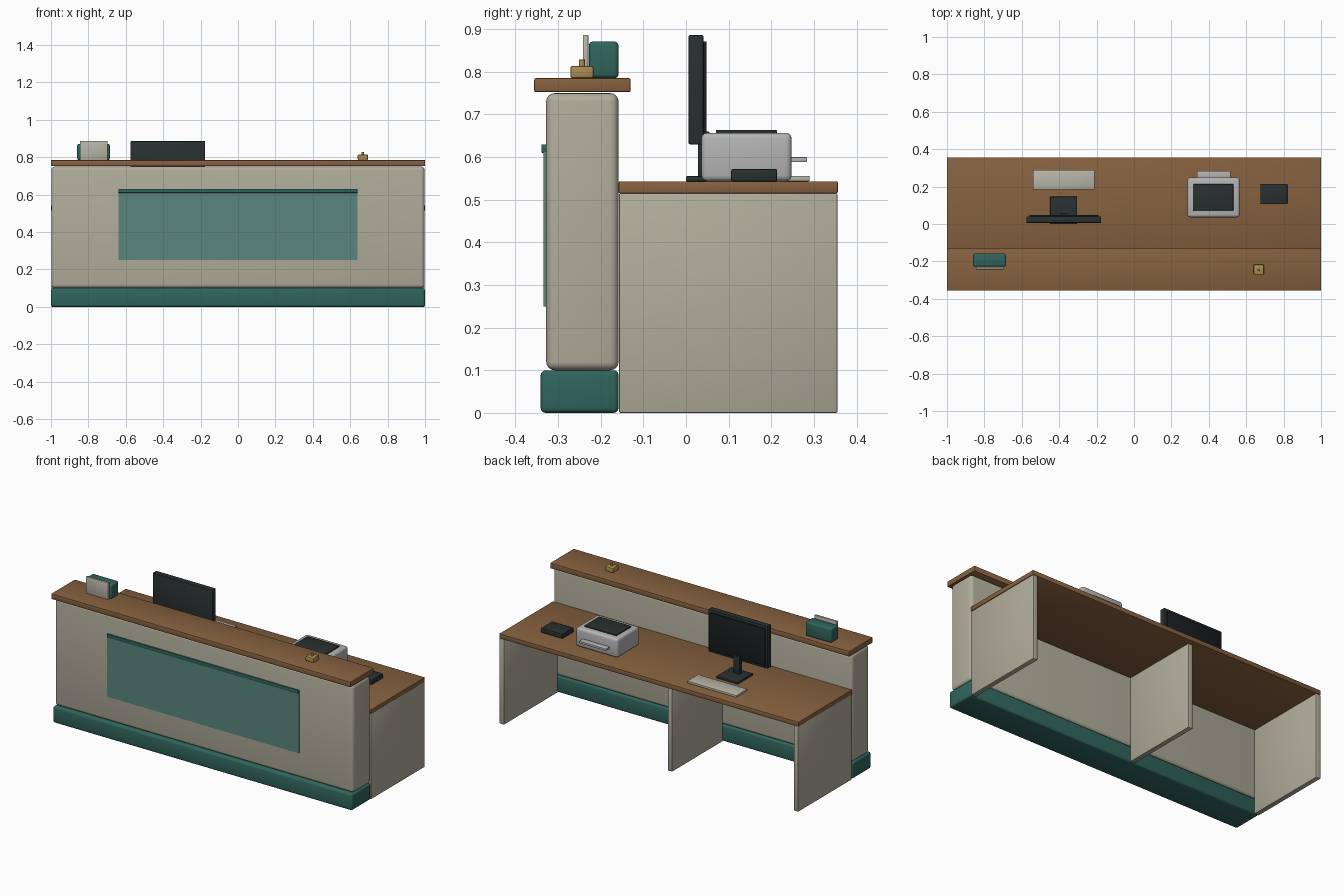
import bpy, bmesh

if "Cube" in bpy.data.objects:
    bpy.data.objects.remove(bpy.data.objects["Cube"])


def mat(name, r, g, b, a=1.0):
    m = bpy.data.materials.new(name)
    m.diffuse_color = (r, g, b, a)
    m.use_nodes = True
    m.node_tree.nodes["Principled BSDF"].inputs["Base Color"].default_value = m.diffuse_color
    return m


CREAM = mat("cream", 0.44, 0.42, 0.33)
WOOD = mat("wood", 0.24, 0.12, 0.05)
TEAL = mat("teal", 0.03, 0.13, 0.11)
GLASS = mat("glass", 0.10, 0.24, 0.20, 0.4)
DARK = mat("dark", 0.022, 0.03, 0.03)
SCREEN = mat("screen", 0.01, 0.013, 0.015)
PALE = mat("pale", 0.48, 0.46, 0.39)
GREY = mat("printer_grey", 0.46, 0.46, 0.46)
BRASS = mat("brass", 0.40, 0.27, 0.08)


def finish(ob, m, bevel, segments):
    """Material, rounded edges and smooth shading for one part."""
    ob.data.materials.append(m)
    bpy.ops.object.select_all(action='DESELECT')
    ob.select_set(True)
    bpy.context.view_layer.objects.active = ob
    if bevel:
        mod = ob.modifiers.new("bevel", 'BEVEL')
        mod.width, mod.segments = bevel, segments
        bpy.ops.object.modifier_apply(modifier=mod.name)
    bpy.ops.object.shade_smooth_by_angle(angle=0.6)
    return ob


def box(name, x, y, z, m, bevel=0.002, segments=2):
    """Box from its (min, max) range on each axis."""
    bm = bmesh.new()
    bmesh.ops.create_cube(bm, size=1)
    for v in bm.verts:
        v.co = [r[0] + (c + 0.5) * (r[1] - r[0]) for c, r in zip(v.co, (x, y, z))]
    me = bpy.data.meshes.new(name)
    bm.to_mesh(me)
    bm.free()
    ob = bpy.data.objects.new(name, me)
    bpy.context.collection.objects.link(ob)
    return finish(ob, m, bevel, segments)


FULL = (-1, 1)
DESK = 0.543
BAR = 0.785

# Front counter
box("plinth", FULL, (-0.341, -0.158), (0, 0.1), TEAL, 0.012, 3)
box("counter_body", (-0.998, 0.998), (-0.328, -0.158), (0.1, 0.75), CREAM, 0.02, 4)
box("counter_top", FULL, (-0.356, -0.13), (0.752, BAR), WOOD, 0.004)
box("front_glass_panel", (-0.64, 0.64), (-0.334, -0.326), (0.25, 0.612), GLASS, 0)
box("front_panel_trim", (-0.64, 0.64), (-0.339, -0.326), (0.61, 0.63), TEAL, 0.002)

# Desk behind the counter
box("desk_top", FULL, (-0.158, 0.356), (0.515, DESK), WOOD, 0.003)
for side, name in ((-1, "left"), (1, "right")):
    xs = sorted((side * 0.998, side * 0.968))
    box(name + "_side_panel", xs, (-0.157, 0.355), (0, 0.515), CREAM, 0.003)
box("middle_panel", (-0.135, -0.105), (-0.157, 0.325), (0, 0.515), CREAM, 0.003)

# Monitor and keyboard
box("monitor_base", (-0.448, -0.304), (0.0, 0.146), (DESK, 0.555), DARK)
box("monitor_neck", (-0.396, -0.356), (0.028, 0.055), (0.55, 0.66), DARK)
box("monitor_case", (-0.575, -0.176), (0.006, 0.041), (0.63, 0.886), DARK, 0.003)
box("monitor_screen", (-0.56, -0.191), (0.038, 0.048), (0.645, 0.871), SCREEN, 0.001)
box("keyboard", (-0.54, -0.21), (0.184, 0.29), (DESK, 0.556), PALE, 0.003)

# Printer and card terminal
box("printer_body", (0.285, 0.565), (0.036, 0.248), (DESK, 0.657), GREY, 0.014, 3)
box("printer_lid", (0.316, 0.531), (0.07, 0.213), (0.655, 0.664), DARK)
box("printer_tray", (0.336, 0.516), (0.24, 0.284), (0.588, 0.6), GREY)
box("card_terminal", (0.676, 0.82), (0.106, 0.214), (DESK, 0.572), DARK, 0.004)

# Leaflet holder and service bell on the counter
box("leaflet_holder", (-0.86, -0.685), (-0.228, -0.158), (BAR, 0.871), TEAL, 0.01, 3)
box("leaflet_card", (-0.846, -0.698), (-0.242, -0.229), (BAR, 0.886), PALE, 0.001)
box("bell_base", (0.64, 0.695), (-0.271, -0.217), (BAR, 0.814), BRASS, 0.005)
bpy.ops.mesh.primitive_cylinder_add(vertices=16, radius=0.007, depth=0.018,
                                    location=(0.667, -0.244, 0.82))
bpy.context.object.name = "bell_button"
finish(bpy.context.object, BRASS, 0.001, 1)
